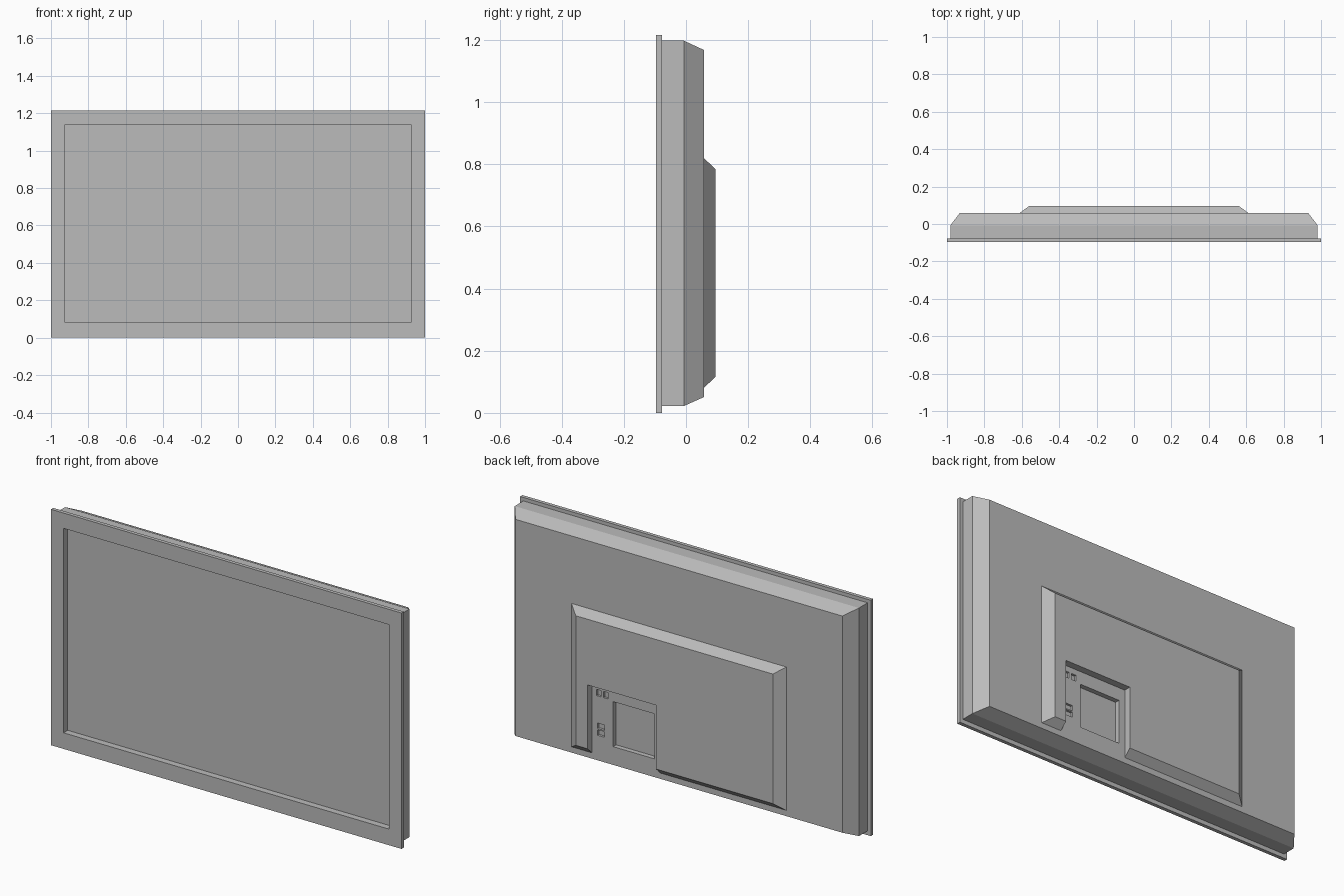
import bpy
import bmesh

if "Cube" in bpy.data.objects:
    bpy.data.objects.remove(bpy.data.objects["Cube"])

grey = bpy.data.materials.new("plain grey")
grey.diffuse_color = (0.5, 0.5, 0.5, 1)
grey.use_nodes = True
grey.node_tree.nodes["Principled BSDF"].inputs["Base Color"].default_value = grey.diffuse_color


def add_loft(bm, rings):
    """Skin a closed solid through upright rectangles (x0, x1, z0, z1, y)."""
    loops = []
    for x0, x1, z0, z1, y in rings:
        corners = ((x0, z0), (x1, z0), (x1, z1), (x0, z1))
        loops.append([bm.verts.new((x, y, z)) for x, z in corners])
    for a, b in zip(loops, loops[1:]):
        for i in range(4):
            j = (i + 1) % 4
            bm.faces.new((a[i], a[j], b[j], b[i]))
    bm.faces.new(loops[0])
    bm.faces.new(loops[-1])


def make(name, *solids):
    bm = bmesh.new()
    for rings in solids:
        add_loft(bm, rings)
    bmesh.ops.recalc_face_normals(bm, faces=bm.faces)
    mesh = bpy.data.meshes.new(name)
    bm.to_mesh(mesh)
    bm.free()
    mesh.materials.append(grey)
    ob = bpy.data.objects.new(name, mesh)
    bpy.context.collection.objects.link(ob)
    return ob


def box(x0, x1, z0, z1, y0, y1):
    return [(x0, x1, z0, z1, y0), (x0, x1, z0, z1, y1)]


def cut(target, cutter):
    mod = target.modifiers.new("cut", 'BOOLEAN')
    mod.operation = 'DIFFERENCE'
    mod.solver = 'EXACT'
    mod.object = cutter
    cutter.hide_render = True
    cutter.display_type = 'WIRE'


BACK = 0.058

# Housing: recessed screen, front bezel, cabinet sides and tapered back
housing = make("housing", [
    (-0.928, 0.928, 0.083, 1.137, -0.062),
    (-0.928, 0.928, 0.083, 1.137, -0.096),
    (-1.0, 1.0, 0.0, 1.216, -0.096),
    (-1.0, 1.0, 0.0, 1.216, -0.077),
    (-0.982, 0.982, 0.022, 1.198, -0.077),
    (-0.982, 0.982, 0.022, 1.198, -0.007),
    (-0.932, 0.932, 0.051, 1.168, BACK),
])

# Raised electronics cover on the back
rear_cover = make("rear_cover", [
    (-0.613, 0.613, 0.081, 0.82, 0.05),
    (-0.613, 0.613, 0.081, 0.82, BACK),
    (-0.562, 0.562, 0.116, 0.784, 0.095),
])

# Connector bay, open at the bottom of the cover
cut(rear_cover, make("connector_bay_cutter",
                     box(0.105, 0.495, 0.03, 0.445, 0.03, 0.12)))

# Mounting recess and small sockets sunk into the bay floor
sockets = [(0.445, 0.47, 0.383, 0.415), (0.403, 0.43, 0.383, 0.415),
           (0.425, 0.465, 0.215, 0.243), (0.425, 0.465, 0.18, 0.208)]
cut(housing, make("recess_cutter",
                  box(0.14, 0.375, 0.145, 0.377, 0.033, 0.08),
                  *[box(*s, 0.046, 0.08) for s in sockets]))
